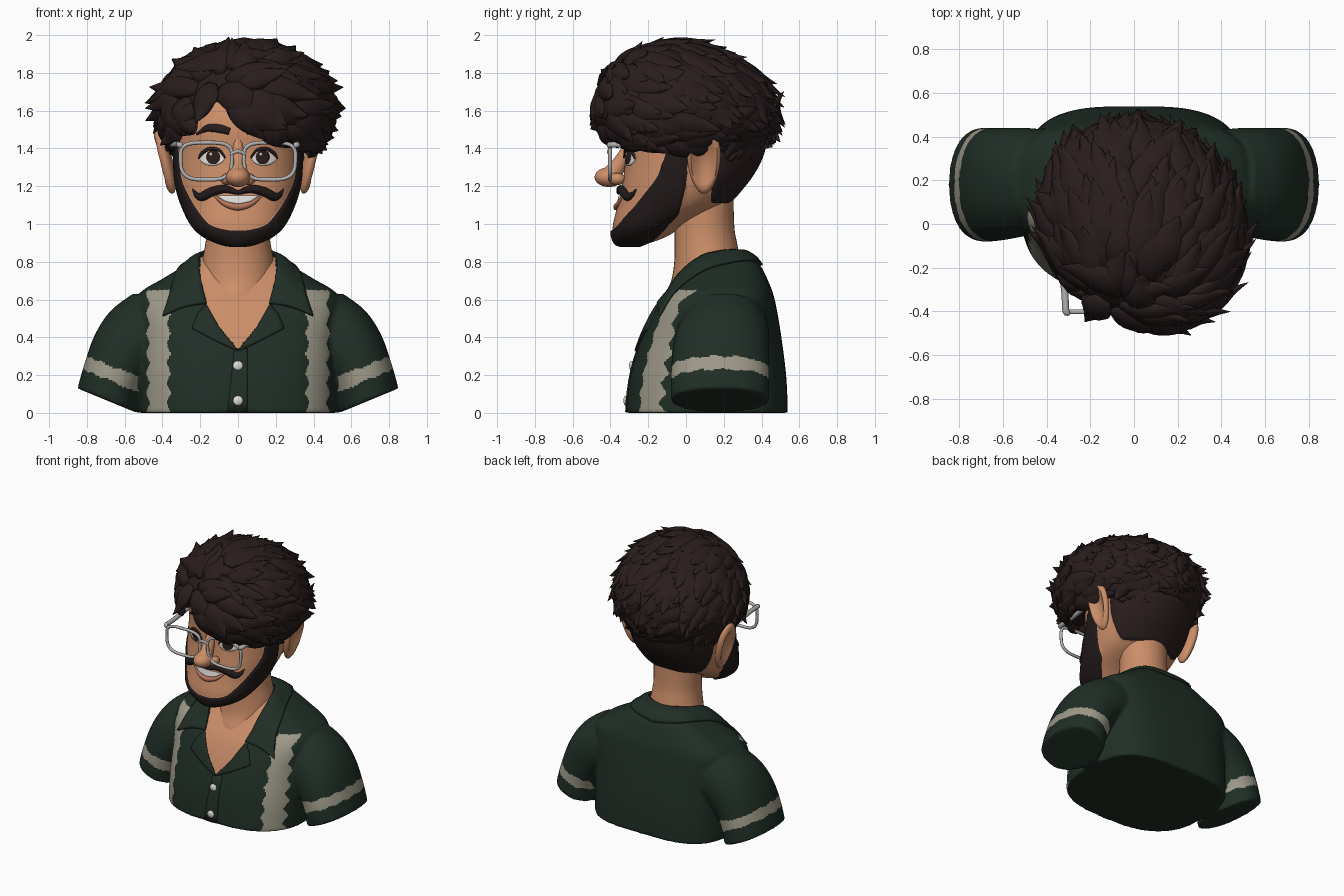
import bpy, bmesh, math, random
from mathutils import Vector as V
from mathutils.bvhtree import BVHTree

if "Cube" in bpy.data.objects:
    bpy.data.objects.remove(bpy.data.objects["Cube"])
random.seed(7)

def mat(name, *c):
    m = bpy.data.materials.new(name)
    m.diffuse_color = (*c, 1)
    m.use_nodes = True
    m.node_tree.nodes["Principled BSDF"].inputs["Base Color"].default_value = m.diffuse_color
    return m
SKIN = mat("skin", .60, .27, .14)
HAIR = mat("dark brown hair", .023, .0125, .0125)
BEARD = mat("black beard", .016, .010, .010)
SHIRT = mat("dark green cloth", .0145, .027, .019)
TRIM = mat("beige trim", .34, .32, .25)
FRAME = mat("grey frame", .45, .44, .43)
WHITE = mat("white", .75, .73, .70)
IRIS = mat("eye brown", .025, .012, .010)
LIP = mat("lip", .45, .17, .10)

def finish(name, bm, *mats, angle=50):
    me = bpy.data.meshes.new(name)
    bm.to_mesh(me); bm.free()
    for m in mats: me.materials.append(m)
    me.shade_smooth()
    me.set_sharp_from_angle(angle=math.radians(angle))
    ob = bpy.data.objects.new(name, me)
    bpy.context.collection.objects.link(ob)
    return ob

def skin(bm, rings, closed=False):
    """Join rings of points into a capped (or closed-loop) surface."""
    vs = [[bm.verts.new(p) for p in r] for r in rings]
    n, k = len(vs[0]), len(vs)
    fs = []
    for i in range(k if closed else k - 1):
        a, b = vs[i], vs[(i + 1) % k]
        fs += [bm.faces.new((a[j], a[(j + 1) % n], b[(j + 1) % n], b[j])) for j in range(n)]
    if not closed:
        fs += [bm.faces.new(vs[0][::-1]), bm.faces.new(vs[-1])]
    bmesh.ops.recalc_face_normals(bm, faces=fs)

def lin(tab, v):
    """Piecewise linear lookup in (key, value) pairs."""
    if v <= tab[0][0]: return tab[0][1]
    for (a, p), (b, q) in zip(tab, tab[1:]):
        if v <= b: return p + (q - p) * (v - a) / (b - a)
    return tab[-1][1]

def smooth_rows(rows, steps):
    """Catmull-Rom through rows of numbers."""
    out = []
    for i in range(len(rows) - 1):
        p = [rows[max(i - 1, 0)], rows[i], rows[i + 1], rows[min(i + 2, len(rows) - 1)]]
        for s in range(steps):
            t = s / steps
            out.append([.5 * (2*b + (c - a)*t + (2*a - 5*b + 4*c - d)*t*t + (3*b - a - 3*c + d)*t**3)
                        for a, b, c, d in zip(*p)])
    return out + [list(rows[-1])]

def spow(v, e): return math.copysign(abs(v) ** (2 / e), v)

def body_rings(rows, steps, n, ef=2, eb=2):
    """Horizontal sections from rows of (z, half width, front y, back y)."""
    rings = []
    for z, rx, yf, yb in smooth_rows(rows, steps):
        r = []
        for j in range(n):
            a = 2 * math.pi * j / n
            e = ef if math.sin(a) < 0 else eb
            r.append((rx * spow(math.cos(a), e), (yf + yb) / 2 + (yb - yf) / 2 * spow(math.sin(a), e), z))
        rings.append(r)
    return rings

def sweep(bm, pts, w, t, ups, n=10, closed=False):
    """Sweep an ellipse (w wide, t thick) along points."""
    pts = [V(p) for p in pts]
    k, rings = len(pts), []
    for i, p in enumerate(pts):
        d = (pts[(i + 1) % k] - pts[i - 1]) if closed else pts[min(i + 1, k - 1)] - pts[max(i - 1, 0)]
        side = d.cross(V(ups[i])).normalized()
        up = side.cross(d).normalized()
        rings.append([p + side * w[i] * math.cos(2*math.pi*j/n) + up * t[i] * math.sin(2*math.pi*j/n) for j in range(n)])
    skin(bm, rings, closed)

def tube(name, pts, radii, m, up=(0, -1, 0), flat=1, closed=False, steps=6):
    rows = pts if closed else smooth_rows([(*p, r) for p, r in zip(pts, radii)], steps)
    r = radii if closed else [q[3] for q in rows]
    bm = bmesh.new()
    sweep(bm, [q[:3] for q in rows], r, [x * flat for x in r], [up] * len(rows), closed=closed)
    return finish(name, bm, m)

def blob(name, c, r, m, rot=0, fn=None):
    bm = bmesh.new()
    bmesh.ops.create_uvsphere(bm, u_segments=28, v_segments=18, radius=1)
    for v in bm.verts:
        if fn: fn(v)
        x, y, z = (v.co[i] * r[i] for i in range(3))
        v.co = (c[0] + x*math.cos(rot) + z*math.sin(rot), c[1] + y, c[2] - x*math.sin(rot) + z*math.cos(rot))
    return finish(name, bm, m)

def tree(ob):
    return BVHTree.FromPolygons([v.co for v in ob.data.vertices], [p.vertices[:] for p in ob.data.polygons])

def on(bvh, x, z, off):
    hit = bvh.ray_cast(V((x, -2, z)), V((0, 1, 0)))[0]
    return (x, (hit.y if hit else 0) - off, z)

def plate(name, poly, bvh, off, m, thick=.009):
    """Flat outline in x, z laid onto the front of a surface."""
    bm = bmesh.new()
    f = bm.faces.new([bm.verts.new((x, 0, z)) for x, z in poly])
    f.normal_update()
    if f.normal.y > 0: f.normal_flip()
    bmesh.ops.triangulate(bm, faces=bm.faces[:])
    bmesh.ops.subdivide_edges(bm, edges=bm.edges[:], cuts=5, use_grid_fill=True)
    for v in bm.verts: v.co = on(bvh, v.co.x, v.co.z, off)
    ob = finish(name, bm, m)
    s = ob.modifiers.new("thickness", 'SOLIDIFY'); s.thickness = thick; s.offset = -1

def oval(cx, cz, a, b, n=20):
    return [(cx + a*math.cos(2*math.pi*i/n), cz + b*math.sin(2*math.pi*i/n)) for i in range(n)]

# Shirt: torso and two sleeves fused into one surface
bm = bmesh.new()
skin(bm, body_rings([(0, .52, -.32, .54), (.2, .52, -.295, .53), (.4, .52, -.235, .505), (.55, .54, -.165, .48),
    (.635, .52, -.10, .46), (.71, .40, -.04, .43), (.77, .30, .0, .40), (.82, .22, .05, .36), (.85, .17, .10, .31)], 5, 96, 2.7, 3.2))
arm = [(.85, .13, .535, 0, -.08, .44), (.81, .27, .50, .14, -.08, .44), (.755, .42, .42, .25, -.07, .44),
       (.67, .545, .33, .3, -.05, .44), (.55, .635, .25, .3, -.02, .43)]
for s in (1, -1):
    rings = []
    for ox, oz, ix, iz, y0, y1 in smooth_rows(arm, 5):
        rings.append([(s * ((ox+ix)/2 + (ox-ix)/2*spow(math.cos(a), 2.2)), (y0+y1)/2 + (y1-y0)/2*spow(math.sin(a), 2.2),
                       (oz+iz)/2 + (oz-iz)/2*spow(math.cos(a), 2.2)) for a in [2*math.pi*j/48 for j in range(48)]])
    skin(bm, rings)
shirt = finish("shirt", bm, SHIRT)
r = shirt.modifiers.new("fuse", 'REMESH'); r.mode = 'VOXEL'; r.voxel_size = .01
sm = shirt.modifiers.new("soften", 'SMOOTH'); sm.factor = .5; sm.iterations = 12
me = bpy.data.meshes.new_from_object(shirt.evaluated_get(bpy.context.evaluated_depsgraph_get()))
shirt.modifiers.clear(); shirt.data = me
me.materials.clear()
for m in (SHIRT, SKIN, TRIM): me.materials.append(m)
# Open neck, chest stripes and sleeve bands by position
for p in me.polygons:
    x, y, z = p.center; x = abs(x); i = 0
    d = z * .92 - (x - .53) * .38
    half = .044 + .022 * abs(((z / .105) % 1) * 2 - 1)
    if y < .12 and z > .335 and x < lin([(.335, 0), (.455, .10), (.57, .17), (.73, .2)], z): i = 1
    elif y < .1 and z < .65 and abs(x - .422) < half and p.normal.y < -.2: i = 2
    elif x > .53 and abs(d - .138) < .036 + .005 * math.sin(y * 50 + x * 40): i = 2
    p.material_index = i
me.shade_smooth(); me.set_sharp_from_angle(angle=math.radians(50))
chest = tree(shirt)

# Collar, lapels, placket, buttons
inner = [(.165, -.14, .575), (.2, -.05, .73), (.205, .08, .835), (.15, .22, .865), (0, .27, .865)]
outer = [(.40, -.15, .52), (.355, -.06, .64), (.31, .12, .77), (.2, .33, .79), (0, .39, .775)]
a, b = smooth_rows(inner, 6), smooth_rows(outer, 6)
bm = bmesh.new()
cols = [(p, q) for p, q in zip(a, b)] + [([-p[0], *p[1:]], [-q[0], *q[1:]]) for p, q in list(zip(a, b))[-2::-1]]
grid = [[bm.verts.new(V(p).lerp(V(q), k/8) + V((0, 0, .015 * math.sin(math.pi*k/8)))) for k in range(9)] for p, q in cols]
for c, d in zip(grid, grid[1:]):
    for k in range(8): bm.faces.new((c[k], c[k+1], d[k+1], d[k]))
collar = finish("collar", bm, SHIRT)
w = collar.modifiers.new("rest on shirt", 'SHRINKWRAP'); w.target = shirt; w.wrap_mode = 'OUTSIDE'; w.offset = .016
collar.modifiers.new("thickness", 'SOLIDIFY').thickness = .016
for s in (1, -1):
    plate("lapel", [(s*x, z) for x, z in [(0, .33), (.10, .455), (.17, .58), (.215, .525), (.245, .45), (.1, .375)]], chest, .014, SHIRT, .02)
plate("placket", [(-.055, .006), (.05, .006), (.05, .34), (-.02, .34)], chest, .006, SHIRT)
for z in (.25, .065):
    blob("button", on(chest, 0, z, .006), (.026, .012, .026), WHITE)

# Neck
bm = bmesh.new()
skin(bm, body_rings([(.5, .12, -.09, .28), (.6, .16, -.118, .29), (.7, .195, -.078, .3), (.8, .19, -.062, .29), (.9, .172, -.06, .27), (1.0, .165, -.06, .255), (1.25, .17, -.05, .25)], 5, 40))
finish("neck", bm, SKIN)

# Head, with beard and short nape hair as raised coloured areas
bm = bmesh.new()
skin(bm, body_rings([(.888, .03, -.34, -.26), (.90, .09, -.37, -.19), (.94, .18, -.388, -.09), (1.0, .242, -.386, .0), (1.1, .292, -.362, .2),
    (1.2, .322, -.34, .30), (1.3, .333, -.325, .37), (1.4, .333, -.32, .41), (1.5, .328, -.32, .41), (1.6, .31, -.29, .39),
    (1.7, .26, -.22, .34), (1.8, .13, -.1, .2)], 10, 180, 2.25, 2.1))
def zone(c):
    top = lin([(-.39, .965), (-.36, .99), (-.32, 1.04), (-.25, 1.12), (-.15, 1.25), (-.09, 1.42)], c.y)
    back = lin([(.89, -.24), (.92, -.17), (1.05, -.04), (1.2, .0), (1.4, .02)], c.z)
    if c.z < top and c.y < back: return 1
    return 2 if c.y > .135 and c.z > 1.11 else 0
for f in bm.faces: f.material_index = zone(f.calc_center_median())
edge = [e for e in bm.edges if len({f.material_index for f in e.link_faces}) > 1]
near = {}
for e in edge:
    for v in e.verts: near.setdefault(v, []).append(e.other_vert(v))
for _ in range(6):   # even out the stepped outlines
    new = {v: v.co * .5 + sum((n.co for n in ns), V()) / len(ns) * .5 for v, ns in near.items()}
    for v, c in new.items(): v.co = c
bm.normal_update()
for v, n in [(v, v.normal.copy()) for v in bm.verts if all(f.material_index for f in v.link_faces)]: v.co += n * .011
head = finish("head", bm, SKIN, BEARD, HAIR, angle=80)
face = tree(head)

# Nose
blob("nose_tip", (0, -.408, 1.248), (.064, .076, .052), SKIN)
tube("nose_bridge", [(0, -.295, 1.45), (0, -.325, 1.37), (0, -.365, 1.30), (0, -.405, 1.25)], [.025, .034, .046, .056], SKIN)

# Mirrored face parts: ears, eyes, brows, moustache, glasses
def ear_cup(v):
    q = math.hypot(v.co.y, v.co.z)
    if v.co.x > 0 and q < .8: v.co.x -= 1.2 * (1 - (q / .8) ** 2)
    v.co.y *= 1 + .18 * v.co.z
for s in (1, -1):
    cup = lambda v: (ear_cup(v), setattr(v.co, "x", v.co.x * s))
    e = blob("ear", (s*.388, .095, 1.335), (.042, .088, .18), SKIN, s*.24, cup)
    if s < 0: e.data.flip_normals()
    blob("nostril", (s*.058, -.365, 1.238), (.036, .045, .032), SKIN)
    plate("eye_white", oval(s*.138, 1.352, .066, .043), face, .006, WHITE)
    plate("iris", oval(s*.132, 1.355, .035, .038), face, .010, IRIS)
    plate("eye_glint", oval(s*.132 - .012, 1.37, .008, .008, 10), face, .013, WHITE)
    lid = [on(face, s*x, z, .012) for x, z in [(.068, 1.35), (.10, 1.39), (.15, 1.398), (.19, 1.375), (.21, 1.345)]]
    tube("upper_lid", lid, [.004, .008, .009, .009, .004], IRIS)
    brow = [on(face, s*x, z, .004) for x, z in [(.045, 1.49), (.10, 1.505), (.16, 1.507), (.22, 1.475)]]
    tube("eyebrow", brow, [.018, .022, .019, .005], HAIR, flat=.6)
    tash = [on(face, s*x, z, .010) for x, z in [(0, 1.165), (.07, 1.185), (.14, 1.17), (.19, 1.145), (.22, 1.155), (.24, 1.185)]]
    tube("moustache", tash, [.011, .021, .024, .023, .014, .003], BEARD, flat=.9)
    rim = []
    for i in range(48):
        c, d = math.cos(2*math.pi*i/48), math.sin(2*math.pi*i/48)
        rim.append((s*(.168 + .136*spow(c, 3.4)*(1 + .08*d)), -.402, 1.333 + .098*spow(d, 3.4)))
    tube("glasses_rim", rim, [.0105]*48, FRAME, closed=True)
    tube("glasses_temple", [(s*.30, -.402, 1.415), (s*.312, -.395, 1.42), (s*.318, -.3, 1.42), (s*.345, -.1, 1.42), (s*.365, .06, 1.41)],
         [.016]*5, FRAME, up=(0, 0, 1))
tube("glasses_bridge", [(-.04, -.402, 1.37), (0, -.41, 1.385), (.04, -.402, 1.37)], [.010]*3, FRAME)

# Smile
plate("teeth", [(-.115, 1.15), (-.07, 1.12), (0, 1.105), (.07, 1.12), (.115, 1.15), (0, 1.15)], face, .006, WHITE)
tube("lower_lip", [on(face, x, z, .002) for x, z in [(-.125, 1.15), (-.07, 1.108), (0, 1.09), (.07, 1.108), (.125, 1.15)]],
     [.005, .014, .019, .014, .005], LIP)

# Hair: a cap cut along the hairline, covered with flicked locks
C, R = V((.04, -.01, 1.6)), V((.425, .44, .33))
def scalp(d, k=1):   # skewed ellipsoid, fuller at the front and to one side
    return C + V((d.x*R.x - .05*d.y, d.y*R.y, d.z*R.z - .035*d.y*max(0, d.z))) * k
def hairline(x, y):
    f = lin([(-.4, 1.48), (-.27, 1.52), (-.16, 1.67), (-.05, 1.61), (.1, 1.51), (.25, 1.45), (.4, 1.42)], x)
    if y > 0: return 1.43 - .2 * y
    k = min(1, -y / .2)
    return 1.43 * (1 - k) + f * k
bm = bmesh.new()
bmesh.ops.create_uvsphere(bm, u_segments=72, v_segments=60, radius=1)
for v in bm.verts:
    p = scalp(v.co)
    h = hairline(p.x, p.y)
    if p.z < h:
        k = max(.3, 1 - (h - p.z) * 2)
        p = V((C.x + (p.x - C.x) * k, C.y + (p.y - C.y) * k, h))
    v.co = p
finish("hair_cap", bm, HAIR, angle=80)

part = V((-.46, -.76, .46)).normalized()
bm = bmesh.new()
N = 430
for i in range(N):
    z = 1 - 2 * (i + .5) / N
    a = i * 2.399963
    q = V((math.sqrt(1 - z*z) * math.cos(a), math.sqrt(1 - z*z) * math.sin(a), z))
    s0 = scalp(q)
    if s0.z < hairline(s0.x, s0.y) + .01: continue
    jit = V([random.uniform(-.4, .4) for _ in range(3)])
    t = -part + part.cross(q) * .25 + jit
    t = (t - q * t.dot(q)).normalized()
    L, flick, W = random.uniform(.55, .85), random.uniform(.09, .27), random.uniform(.055, .085)
    while L > .15:
        tip = scalp(q * math.cos(L) + t * math.sin(L), 1 + flick)
        if tip.z > hairline(tip.x, tip.y) - .055: break
        L *= .85
    if L < .2: continue
    pts, ups, ws, ts = [], [], [], []
    for k in range(11):
        u = k / 10
        d = q * math.cos(L*u) + t * math.sin(L*u)
        p = scalp(d, .985 + .055 * math.sin(math.pi * min(1, u*1.2)) + (flick + .015) * u ** 3)
        p.z = min(p.z, 1.99)
        pts.append(p); ups.append(d)
        f = max(.02, math.sin(math.pi * (.15 + .85*u)) ** .85)
        ws.append(W * f); ts.append(.034 * f)
    sweep(bm, pts, ws, ts, ups, n=8)
finish("hair_locks", bm, HAIR, angle=80)
